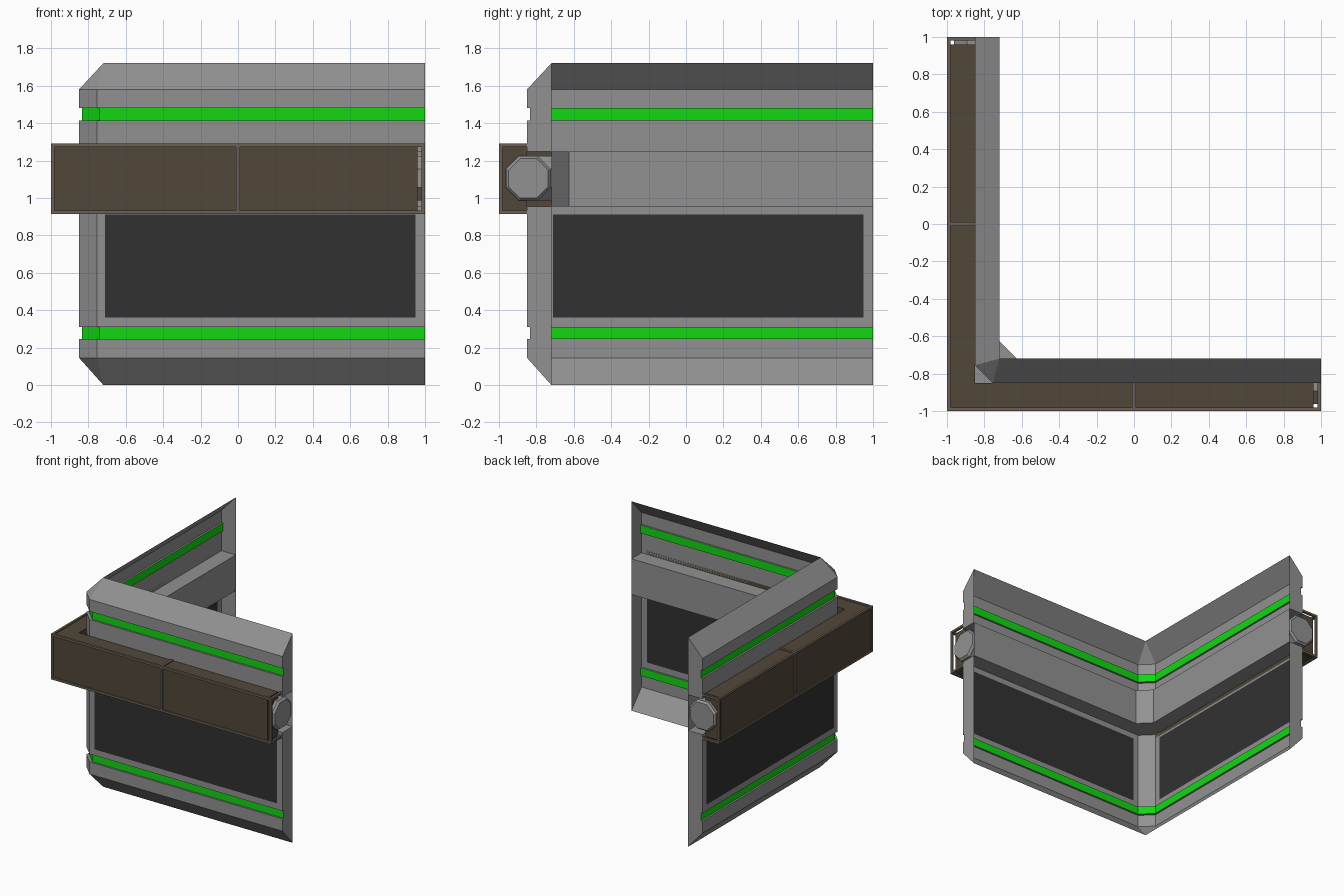
import bpy, bmesh, math
from mathutils import Vector

if "Cube" in bpy.data.objects:
    bpy.data.objects.remove(bpy.data.objects["Cube"])


def material(name, rgb):
    m = bpy.data.materials.new(name)
    m.diffuse_color = (*rgb, 1)
    m.use_nodes = True
    m.node_tree.nodes["Principled BSDF"].inputs["Base Color"].default_value = m.diffuse_color
    return m


GREY = material("wall grey", (0.285, 0.285, 0.285))
GREEN = material("stripe green", (0.006, 0.68, 0.006))
DARK = material("window dark", (0.031, 0.031, 0.031))
BROWN = material("beam brown", (0.084, 0.063, 0.041))
TRIM = material("beam trim brown", (0.145, 0.117, 0.09))


def finish(bm, name, mats):
    me = bpy.data.meshes.new(name)
    bm.to_mesh(me)
    bm.free()
    for m in mats:
        me.materials.append(m)
    ob = bpy.data.objects.new(name, me)
    bpy.context.collection.objects.link(ob)
    return ob


def sweep(bm, rows, stations, closed=False):
    """Carry a profile of (depth, corner, z) rows around the L.
    Returns the grid of vertices and the faces keyed by (row, column)."""
    grid = []
    for d, c, z in rows:
        a = [(max(s, c), d) for s in stations] + [(c, d)]
        path = a + [(y, x) for x, y in reversed(a)]
        grid.append([bm.verts.new((x, y, z)) for x, y in path])
    faces = {}
    n = len(rows)
    for j in range(n if closed else n - 1):
        lo, hi = grid[j], grid[(j + 1) % n]
        for i in range(len(lo) - 1):
            faces[j, i] = bm.faces.new((lo[i], hi[i], hi[i + 1], lo[i + 1]))
    return grid, faces


# ---- wall shell: open at the back, with stripe grooves, beam channel, windows
O, S, B = (-0.85, -0.755), (-0.835, -0.74), (-0.72, -0.72)
CH = (-0.72, -0.625)
profile = [(*B, 0), (*O, 0.145), (*O, 0.245), (*S, 0.245), (*S, 0.31), (*O, 0.31),
           (*O, 0.36), (*O, 0.91), (*O, 0.955), (*CH, 0.955), (*CH, 1.248), (*O, 1.248),
           (*O, 1.415), (*S, 1.415), (*S, 1.482), (*O, 1.482), (*O, 1.58), (*B, 1.72)]
bm = bmesh.new()
grid, faces = sweep(bm, profile, [1, 0.95, -0.71])
windows = []
for (j, i), f in faces.items():
    if profile[j][0] == S[0] and profile[j + 1][0] == S[0]:
        f.material_index = 1
    if profile[j][2] == 0.36 and i in (1, 5):
        f.material_index = 2
        windows.append(f)
rims = bmesh.ops.inset_individual(bm, faces=windows, thickness=0.002, depth=-0.012)
for f in rims["faces"]:
    f.material_index = 0
for f in windows:
    f.material_index = 2
# end plates above and below the channel
for col in (0, -1):
    bm.faces.new([r[col] for r in grid[:10]])
    bm.faces.new([r[col] for r in grid[10:]])
bmesh.ops.remove_doubles(bm, verts=bm.verts, dist=0.0005)
finish(bm, "corner_wall", [GREY, GREEN, DARK])

# ---- octagonal pipe in the channel, with bevelled ends
R = 0.12 / math.cos(math.pi / 8)
ring = []
for k in range(8):
    a = math.pi / 8 + k * math.pi / 4
    d = -0.843 - R * math.cos(a)
    ring.append((d, d, 1.105 + R * math.sin(a)))
bm = bmesh.new()
grid, _ = sweep(bm, ring, [0.983], closed=True)
caps = [bm.faces.new([r[0] for r in grid]), bm.faces.new([r[-1] for r in reversed(grid)])]
bmesh.ops.recalc_face_normals(bm, faces=bm.faces)
bmesh.ops.inset_individual(bm, faces=caps, thickness=0.015, depth=0.017)
finish(bm, "octagon_pipe", [GREY])


# ---- beam: boxes given as min and max corners, repeated for both wings
def boxes(name, mat, parts):
    bm = bmesh.new()
    for lo, hi in parts:
        for swap in (False, True):
            a, b = Vector(lo), Vector(hi)
            if swap:
                a, b = a.yxz, b.yxz
            vs = bmesh.ops.create_cube(bm, size=1)["verts"]
            for v in vs:
                v.co = Vector(((a + b) / 2)[k] + v.co[k] * (b - a)[k] for k in range(3))
    bmesh.ops.recalc_face_normals(bm, faces=bm.faces)
    return finish(bm, name, [mat])


Z0, Z1, T = 0.915, 1.29, 0.018
boxes("beam_core", BROWN, [((-0.99, -0.99, Z0 + 0.01), (0.96, -0.85, Z1 - 0.01))])
trim = [((-0.01, -1, Z0), (0.01, -0.851, Z1)),               # middle rib
        ((1 - T, -1, Z0), (1, -1 + T, Z1)),                  # end post
        ((-1, -1, Z0), (-1 + T, -1 + T, Z1))]                # corner post
for z in (Z0, Z1 - T):
    trim.append(((-1, -1, z), (1, -1 + T, z + T)))           # long edges
    trim.append(((1 - T, -1, z), (1, -0.85, z + T)))         # end edges
boxes("beam_trim", TRIM, trim)
